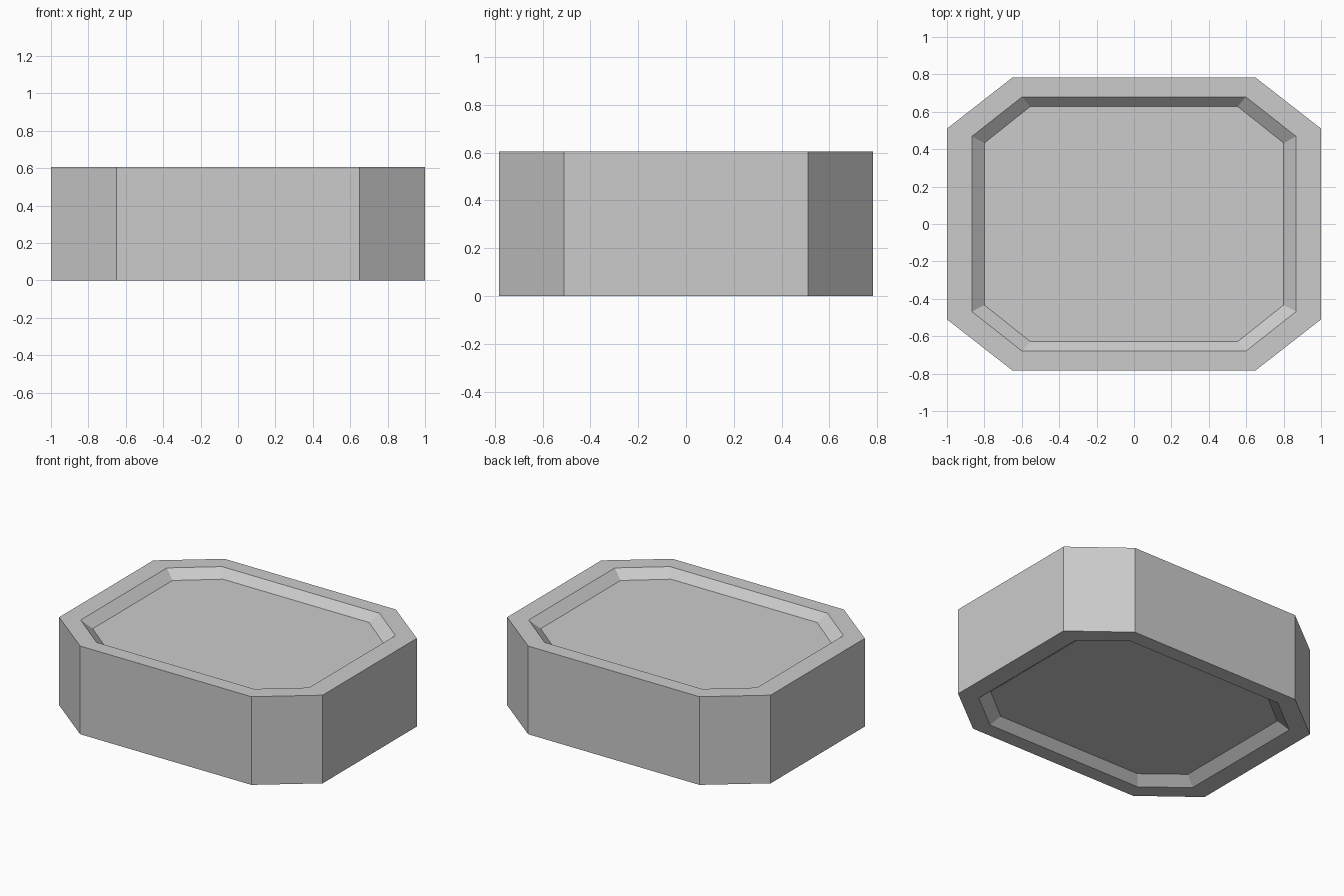
import bpy
import bmesh

cube = bpy.data.objects.get("Cube")
if cube:
    bpy.data.objects.remove(cube, do_unlink=True)

HEIGHT = 0.605
RECESS = 0.055


def octagon(bm, long_x, short_x, short_y, long_y, z):
    """Ring of a rectangle with cut corners, counter-clockwise."""
    quarter = [(long_x, short_y), (short_x, long_y)]
    ring = quarter + [(-x, y) for x, y in reversed(quarter)]
    ring += [(-x, -y) for x, y in ring]
    return [bm.verts.new((x, y, z)) for x, y in ring]


def bridge(bm, a, b):
    n = len(a)
    for i in range(n):
        j = (i + 1) % n
        bm.faces.new((a[i], a[j], b[j], b[i]))


# Single flat colour
grey = bpy.data.materials.new("light grey")
grey.use_nodes = True
colour = (0.6, 0.6, 0.6, 1)
grey.diffuse_color = colour
grey.node_tree.nodes["Principled BSDF"].inputs["Base Color"].default_value = colour

# Outer wall, flat rims, sloped recess walls and recessed panels
OUTER = (1.0, 0.65, 0.51, 0.783)
RIM = (0.867, 0.598, 0.468, 0.68)
PANEL = (0.80, 0.555, 0.433, 0.628)
bm = bmesh.new()
layers = [
    (PANEL, RECESS), (RIM, 0), (OUTER, 0),
    (OUTER, HEIGHT), (RIM, HEIGHT), (PANEL, HEIGHT - RECESS),
]
rings = [octagon(bm, *size, z) for size, z in layers]
for lower, upper in zip(rings, rings[1:]):
    bridge(bm, lower, upper)
bm.faces.new(list(reversed(rings[0])))
bm.faces.new(rings[-1])
bmesh.ops.recalc_face_normals(bm, faces=bm.faces)

mesh = bpy.data.meshes.new("recessed_block")
bm.to_mesh(mesh)
bm.free()
mesh.materials.append(grey)
block = bpy.data.objects.new("recessed_block", mesh)
bpy.context.collection.objects.link(block)
